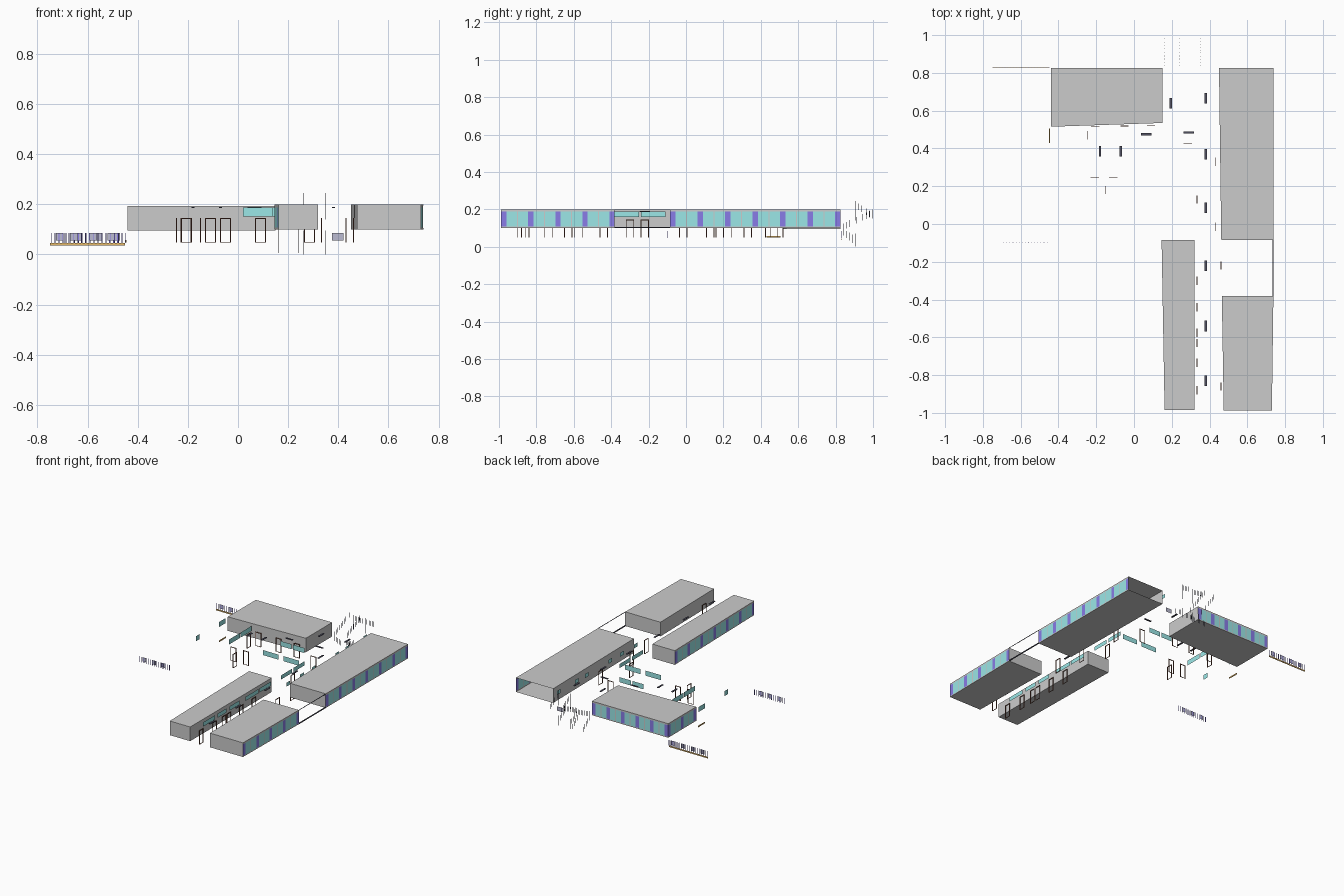
import bpy, bmesh
from mathutils import Vector

if "Cube" in bpy.data.objects:
    bpy.data.objects.remove(bpy.data.objects["Cube"])

COL = {"glass": (0.33, 0.8, 0.8, 1), "panel": (0.25, 0.2, 0.8, 1), "door": (0.2, 0.08, 0.05, 1),
       "orange": (0.8, 0.5, 0.15, 1), "dark": (0.08, 0.08, 0.12, 1), "rail": (0.5, 0.5, 0.65, 1)}
MATS = {}
for k, c in COL.items():
    MATS[k] = bpy.data.materials.new(k)
    MATS[k].diffuse_color = c


class Part:
    """Collects flat quads and boxes into one named object."""
    def __init__(self, name, mat=None):
        self.name, self.mat, self.bm = name, mat, bmesh.new()

    def face(self, pts):
        self.bm.faces.new([self.bm.verts.new(p) for p in pts])

    def wall(self, a, b, z0, z1):
        self.face([(*a, z0), (*b, z0), (*b, z1), (*a, z1)])

    def box(self, x0, x1, y0, y1, z0, z1):
        r = bmesh.ops.create_cube(self.bm, size=1)
        for v in r["verts"]:
            v.co = Vector(((x0 + x1) / 2 + v.co.x * (x1 - x0), (y0 + y1) / 2 + v.co.y * (y1 - y0),
                           (z0 + z1) / 2 + v.co.z * (z1 - z0)))

    def done(self):
        me = bpy.data.meshes.new(self.name)
        self.bm.to_mesh(me)
        self.bm.free()
        ob = bpy.data.objects.new(self.name, me)
        if self.mat:
            me.materials.append(MATS[self.mat])
        bpy.context.collection.objects.link(ob)


def lerp(a, b, t):
    return (a[0] + (b[0] - a[0]) * t, a[1] + (b[1] - a[1]) * t)


def window_wall(name, a, b, z0, z1, bays):
    """Sill and head bands, coloured panels at bay ends, glass panes between."""
    frame, glass, panel = Part(name + "_frame"), Part(name + "_glass", "glass"), Part(name + "_panels", "panel")
    s, h = z0 + 0.007, z1 - 0.011
    frame.wall(a, b, z0, s)
    frame.wall(a, b, h, z1)
    length = (Vector(b) - Vector(a)).length
    w, m = 0.028 / length, 0.003 / length
    step = (1 - w) / bays
    for i in range(bays + 1):
        t = i * step
        panel.wall(lerp(a, b, t), lerp(a, b, t + w), s, h)
        if i < bays:
            mid = t + w + (step - w) / 2
            glass.wall(lerp(a, b, t + w), lerp(a, b, mid - m), s, h)
            frame.wall(lerp(a, b, mid - m), lerp(a, b, mid + m), s, h)
            glass.wall(lerp(a, b, mid + m), lerp(a, b, t + step), s, h)
    for p in (frame, glass, panel):
        p.done()


def block(name, pts, z0, z1, kinds):
    """Roof, floor and sides; kind 0 = open, 1 = plain wall, >1 = window bays."""
    shell = Part(name + "_shell")
    shell.face([(*p, z1) for p in pts])
    shell.face([(*p, z0) for p in reversed(pts)])
    for i, k in enumerate(kinds):
        a, b = pts[i], pts[(i + 1) % 4]
        if k == 1:
            shell.wall(a, b, z0, z1)
        elif k > 1:
            window_wall(f"{name}_windows_{i}", a, b, z0, z1, k)
    shell.done()


# Classroom blocks: corners run front-left, front-right, back-right, back-left
block("back_left_block", [(-.44, .515), (.15, .535), (.15, .825), (-.44, .825)], .095, .193, (1, 1, 5, 2))
block("right_block", [(.462, -.085), (.738, -.085), (.738, .825), (.45, .825)], .1, .199, (1, 6, 0, 1))
block("left_block", [(.162, -.985), (.32, -.985), (.32, -.085), (.146, -.085)], .1, .199, (1, 1, 1, 6))
block("front_right_block", [(.475, -.988), (.73, -.988), (.738, -.382), (.465, -.382)], .1, .199, (1, 4, 1, 1))

# Bars bridging the gap between the two right blocks
bars = Part("gap_bars", "dark")
bars.box(.733, .739, -.382, -.085, .1, .106)
bars.box(.736, .739, -.382, -.085, .196, .199)
bars.done()

# High corridor windows
hi = Part("corridor_windows", "glass")
for y0, y1 in ((-.86, -.73), (-.7, -.6), (-.57, -.46), (-.39, -.25), (-.24, -.11), (.0, .12), (.14, .26)):
    hi.wall((.333, y0), (.333, y1), .158, .187)
for x, y0, y1 in ((-.245, .25, .37), (-.245, .38, .5), (-.445, .17, .21), (-.447, .43, .5)):
    hi.wall((x, y0), (x, y1), .152, .187)
for y, x0, x1 in ((.245, .02, .14), (.245, .18, .3), (.42, .035, .12), (.42, .13, .22)):
    hi.wall((x0, y), (x1, y), .152, .187)
hi.done()

# Small corridor windows beside the right block
small = Part("small_corridor_windows", "glass")
for y in (.8, .6, .49, .23, .1, -.05):
    small.wall((.425, y - .02), (.425, y + .02), .16, .187)
small.done()

# Open door frames
doors = Part("door_frames", "door")


def door(x, y, w, along_x, z0=.048, z1=.145):
    t = .002
    for s in (-1, 1):
        cx, cy = (x + s * w / 2, y) if along_x else (x, y + s * w / 2)
        doors.box(cx - t, cx + t, cy - t, cy + t, z0, z1)
    dx, dy = (w / 2, t) if along_x else (t, w / 2)
    doors.box(x - dx, x + dx, y - dy, y + dy, z1 - 2 * t, z1)
    doors.box(x - dx, x + dx, y - dy, y + dy, z0, z0 + t)


for x, y in ((-.208, .245), (-.11, .245), (.285, .425), (-.205, .517), (-.05, .519), (.09, .52)):
    door(x, y, .04, True)
for x, y in ((.333, -.88), (.333, -.735), (.333, -.63), (.333, -.575), (.333, -.44), (.333, -.3), (.333, .13),
             (.46, -.22), (.46, -.86), (.43, -.015), (.43, .33), (-.15, .18), (-.245, .47)):
    door(x, y, .04, False)
doors.done()

# Ceiling lamps
lamps = Part("ceiling_lamps", "dark")
for x, y in ((.38, .665), (.38, .37), (.38, .085), (.38, -.22), (.38, -.54), (.38, -.83),
             (.195, .64), (-.18, .385), (-.07, .385)):
    lamps.box(x - .006, x + .006, y - .028, y + .028, .186, .19)
for x, y in ((.065, .475), (.29, .485)):
    lamps.box(x - .028, x + .028, y - .006, y + .006, .186, .19)
lamps.done()

# Left balustrades: thin posts with wider panels
posts, plates = Part("balusters", "panel"), Part("railing_panels", "rail")
for y, x0, x1, n in ((.83, -.745, -.45, 20), (-.1, -.69, -.46, 15)):
    for i in range(n):
        x = x0 + (x1 - x0) * i / (n - 1)
        posts.box(x - .0015, x + .0015, y - .0015, y + .0015, .046, .085)
    for i in range(4):
        x = x0 + .02 + i * .075
        if x + .03 <= x1:
            plates.wall((x, y), (x + .03, y), .055, .085)
plates.wall((.375, .825), (.42, .825), .055, .085)
posts.done()
plates.done()

# Orange kerbs
kerb = Part("orange_kerbs", "orange")
kerb.box(-.75, -.45, .828, .832, .036, .045)
kerb.box(-.449, -.445, .43, .505, .048, .057)
kerb.done()

# Stair railings behind the courtyard
stair = Part("stair_balusters", "dark")


def flight(x, y0, z0, y1, z1, n):
    for i in range(n):
        y, z = y0 + (y1 - y0) * i / (n - 1), z0 + (z1 - z0) * i / (n - 1)
        stair.box(x - .001, x + .001, y - .001, y + .001, z, z + .035)


for x in (.16, .243):
    flight(x, .84, .09, .998, .165, 10)
    flight(x, .84, .06, .905, .005, 5)
for x in (.262, .35):
    flight(x, .905, .205, .998, .15, 7)
    flight(x, .84, .06, .905, .02, 5)
    stair.box(x - .001, x + .001, .904, .907, 0, .07)
    stair.box(x - .001, x + .001, .904, .907, .14, .245)
stair.done()

for m in bpy.data.materials:
    if m.users and not m.is_grease_pencil:
        m.use_nodes = True
        m.node_tree.nodes["Principled BSDF"].inputs["Base Color"].default_value = m.diffuse_color
